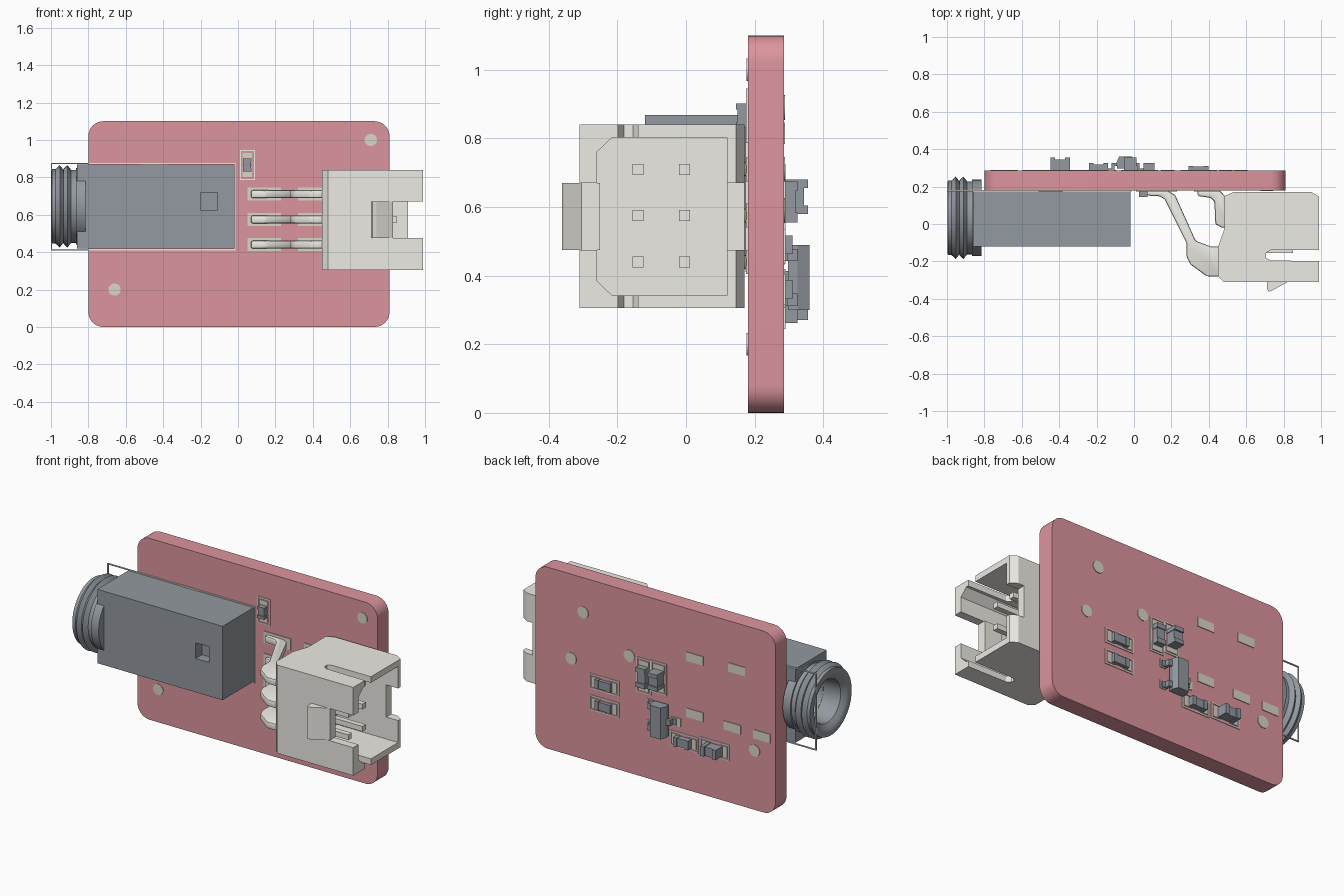
import bpy, bmesh
from math import sin, cos, pi

if "Cube" in bpy.data.objects:
    bpy.data.objects.remove(bpy.data.objects["Cube"])


def material(name, rgb):
    m = bpy.data.materials.new(name)
    m.diffuse_color = (*rgb, 1)
    m.use_nodes = True
    m.node_tree.nodes["Principled BSDF"].inputs["Base Color"].default_value = m.diffuse_color
    return m


RED = material("board_red", (0.72, 0.30, 0.34))
DARK = material("dark_plastic", (0.29, 0.32, 0.35))
LIGHT = material("light_plastic", (0.85, 0.83, 0.78))
PAD = material("pad_metal", (0.70, 0.67, 0.57))


def finish(name, bm, mat, smooth=False):
    bmesh.ops.recalc_face_normals(bm, faces=bm.faces)
    me = bpy.data.meshes.new(name)
    bm.to_mesh(me)
    bm.free()
    me.materials.append(mat)
    ob = bpy.data.objects.new(name, me)
    bpy.context.collection.objects.link(ob)
    if smooth:
        activate(ob)
        bpy.ops.object.shade_smooth_by_angle()
    return ob


def activate(ob):
    bpy.ops.object.select_all(action='DESELECT')
    ob.select_set(True)
    bpy.context.view_layer.objects.active = ob


def boxes(name, items, mat):
    """One mesh of boxes, each (x0, x1, y0, y1, z0, z1)."""
    bm = bmesh.new()
    for x0, x1, y0, y1, z0, z1 in items:
        vs = bmesh.ops.create_cube(bm, size=1)["verts"]
        for v in vs:
            v.co = (x0 if v.co.x < 0 else x1, y0 if v.co.y < 0 else y1,
                    z0 if v.co.z < 0 else z1)
    return finish(name, bm, mat)


def prism(name, pts, a, b, axis, mat, smooth=False):
    """Extrude a 2D outline from a to b along an axis."""
    place = {'x': lambda p, t: (t, p[0], p[1]), 'y': lambda p, t: (p[0], t, p[1]),
             'z': lambda p, t: (p[0], p[1], t)}[axis]
    bm = bmesh.new()
    lo = [bm.verts.new(place(p, a)) for p in pts]
    hi = [bm.verts.new(place(p, b)) for p in pts]
    bm.faces.new(lo)
    bm.faces.new(hi)
    n = len(pts)
    for i in range(n):
        bm.faces.new((lo[i], lo[(i + 1) % n], hi[(i + 1) % n], hi[i]))
    return finish(name, bm, mat, smooth)


def circle(cx, cy, r, n=24):
    return [(cx + r * cos(2 * pi * i / n), cy + r * sin(2 * pi * i / n)) for i in range(n)]


def lathe_x(name, prof, cy, cz, mat, n=40):
    """Revolve a closed (x, r) profile about an x-axis line."""
    bm = bmesh.new()
    rings = [[bm.verts.new((x, cy + r * cos(2 * pi * i / n), cz + r * sin(2 * pi * i / n)))
              for x, r in prof] for i in range(n)]
    m = len(prof)
    for i in range(n):
        p, q = rings[i], rings[(i + 1) % n]
        for j in range(m):
            bm.faces.new((p[j], p[(j + 1) % m], q[(j + 1) % m], q[j]))
    return finish(name, bm, mat, True)


def modify(ob, kind, **settings):
    activate(ob)
    mod = ob.modifiers.new(kind.lower(), kind)
    for k, v in settings.items():
        setattr(mod, k, v)
    bpy.ops.object.modifier_apply(modifier=mod.name)


def cut(ob, *cutters):
    for c in cutters:
        modify(ob, 'BOOLEAN', operation='DIFFERENCE', object=c, solver='EXACT')
        bpy.data.objects.remove(c)


def frame(x0, x1, z0, z1, y0, y1, t=0.006):
    """Four thin bars of a printed outline."""
    return [(x0, x1, y0, y1, z0, z0 + t), (x0, x1, y0, y1, z1 - t, z1),
            (x0, x0 + t, y0, y1, z0, z1), (x1 - t, x1, y0, y1, z0, z1)]


# Circuit board with rounded corners
F, B = 0.18, 0.285
outline, r = [], 0.08
for cx, cz, start in ((0.73, 1.02, 0), (-0.72, 1.02, 1), (-0.72, 0.08, 2), (0.73, 0.08, 3)):
    for i in range(9):
        a = (start + i / 8) * pi / 2
        outline.append((cx + r * cos(a), cz + r * sin(a)))
prism("circuit_board", outline, F, B, 'y', RED, True)

# Round marks on both faces
for x, z in ((0.71, 1.0), (-0.66, 0.2)):
    prism("front_round_mark", circle(x, z, 0.033), F - 0.004, F + 0.01, 'y', PAD)
for x, z in ((0.49, 0.89), (0.57, 0.59), (0.18, 0.71), (-0.66, 0.36)):
    prism("back_round_mark", circle(x, z, 0.036), B - 0.01, B + 0.004, 'y', PAD)

# Solder pads
rows = (0.44, 0.575, 0.71)
front = [(x0, x1, F - 0.005, F + 0.01, z - 0.035, z + 0.035)
         for z in rows for x0, x1 in ((0.05, 0.23), (0.32, 0.46))]
front.append((-0.51, -0.38, F - 0.005, F + 0.01, 0.80, 0.877))
boxes("front_solder_pads", front, PAD)
boxes("back_solder_pads", [(x - 0.057, x + 0.057, B - 0.01, B + 0.004, z - 0.027, z + 0.027)
      for x, z in ((-0.26, 0.81), (-0.54, 0.82), (-0.26, 0.47), (-0.51, 0.46), (-0.71, 0.46))], PAD)

# Audio jack: body, bore, pocket, threaded collar, flange
CY, CZ = 0.033, 0.645
body = boxes("jack_body", [(-0.86, -0.02, -0.12, F, 0.42, 0.868)], DARK)
cut(body, prism("bore_cutter", circle(CY, CZ, 0.12, 40), -0.95, -0.3, 'x', DARK),
    boxes("pocket_cutter", [(-0.2, -0.11, -0.2, -0.06, 0.625, 0.72)], DARK))
prof = [(-0.85, 0.12), (-0.97, 0.13), (-0.99, 0.155), (-0.998, 0.175), (-0.995, 0.2)]
for x in (-0.953, -0.912):
    prof += [(x - 0.022, 0.2), (x, 0.22), (x + 0.02, 0.195)]
prof += [(-0.85, 0.195)]
lathe_x("jack_threaded_collar", prof, CY, CZ, DARK)
lathe_x("jack_flange", [(-0.866, 0.125), (-0.866, 0.205), (-0.815, 0.205), (-0.815, 0.125)],
        CY, CZ, DARK)
boxes("jack_printed_outline", frame(-1.0, -0.013, 0.41, 0.876, F - 0.006, F + 0.002), LIGHT)

# Plug header housing, open toward +x
housing = prism("header_housing", [(0.48, -0.31), (0.99, -0.31), (0.99, 0.145), (0.95, 0.17),
                                   (0.53, 0.17), (0.485, 0.15), (0.485, -0.02), (0.45, -0.12),
                                   (0.45, -0.28)], 0.305, 0.84, 'z', LIGHT)
cavity = [(-0.26, 0.385), (-0.215, 0.342), (0.12, 0.342), (0.12, 0.803), (-0.215, 0.803),
          (-0.26, 0.76)]
cut(housing,
    prism("cavity_cutter", cavity, 0.58, 1.1, 'x', LIGHT),
    boxes("latch_slot_cutter", [(0.80, 1.1, -0.4, -0.2, 0.475, 0.67)], LIGHT),
    boxes("rear_notch_cutter", [(0.91, 1.1, 0.05, 0.3, 0.475, 0.67)], LIGHT),
    prism("side_slot_cutter", [(1.1, -0.2), (0.73, -0.195), (0.705, -0.18), (0.705, -0.155),
                               (0.73, -0.14), (1.1, -0.14)], 0.2, 0.95, 'z', LIGHT))
prism("header_latch", [(0.71, -0.25), (0.71, -0.345), (0.72, -0.362), (0.74, -0.355),
                       (0.83, -0.305), (0.83, -0.25)], 0.475, 0.67, 'z', LIGHT)

# Header pins and bent leads
for z in rows:
    boxes("header_pins", [(0.5, 0.85, y - 0.016, y + 0.016, z - 0.016, z + 0.016)
                          for y in (-0.14, -0.005)], LIGHT)
    for name, pts in (
        ("long_lead", [(0.07, 0.18), (0.18, 0.178), (0.22, 0.155), (0.33, -0.09), (0.41, -0.12),
                       (0.47, -0.12), (0.47, -0.28), (0.39, -0.28), (0.30, -0.215),
                       (0.28, -0.17), (0.28, -0.10), (0.165, 0.13), (0.14, 0.148),
                       (0.07, 0.152)]),
        ("short_lead", [(0.34, 0.18), (0.46, 0.178), (0.485, 0.15), (0.51, -0.02), (0.47, -0.02),
                        (0.435, 0.0), (0.43, 0.12), (0.41, 0.14), (0.34, 0.15)])):
        lead = prism(name, pts, z - 0.021, z + 0.021, 'z', LIGHT)
        modify(lead, 'BEVEL', width=0.009, segments=2)
        activate(lead)
        bpy.ops.object.shade_smooth_by_angle()


def chip(name, x, z, w, h, top, face=B, d=1):
    """Two-terminal part on pads with a printed outline; long axis by w or h."""
    ys = lambda a: tuple(sorted((face, face + d * a)))
    y0, y1 = ys(top)
    p0, p1 = ys(0.005)
    wide = w > h
    cap = 0.24 * max(w, h)
    caps, pads = [], []
    for s in (-1, 1):
        if wide:
            c, g = x + s * (w - cap) / 2, x + s * w * 0.55
            caps.append((c - cap / 2, c + cap / 2, y0, y1, z - h / 2, z + h / 2))
            pads.append((g - 0.025, g + 0.025, p0, p1, z - h * 0.55, z + h * 0.55))
        else:
            c, g = z + s * (h - cap) / 2, z + s * h * 0.55
            caps.append((x - w / 2, x + w / 2, y0, y1, c - cap / 2, c + cap / 2))
            pads.append((x - w * 0.55, x + w * 0.55, p0, p1, g - 0.025, g + 0.025))
    m0, m1 = ys(top * 0.85)
    mid = (x - w * .45, x + w * .45, m0, m1, z - h * .45, z + h * .45)
    boxes(name, caps + [mid], DARK)
    boxes(name + "_pads", pads, PAD)
    ex, ez = (0.045, 0.018) if wide else (0.018, 0.045)
    boxes(name + "_outline", frame(x - w / 2 - ex, x + w / 2 + ex, z - h / 2 - ez,
                                   z + h / 2 + ez, p0, p1), LIGHT)


# Small surface-mounted parts
chip("front_lamp", 0.05, 0.866, 0.045, 0.07, 0.035, F, -1)
chip("upper_resistor", 0.345, 0.49, 0.105, 0.055, 0.025)
chip("lower_resistor", 0.345, 0.36, 0.105, 0.055, 0.025)
chip("tall_capacitor", 0.08, 0.615, 0.06, 0.12, 0.04)
chip("small_capacitor", -0.02, 0.63, 0.065, 0.10, 0.07)
chip("side_resistor", -0.19, 0.29, 0.10, 0.055, 0.04)
chip("side_capacitor", -0.395, 0.30, 0.105, 0.06, 0.07)

# Three-legged transistor with sloped sides
prism("transistor_body", [(-0.09, B + 0.012), (-0.095, B + 0.04), (-0.08, 0.36), (-0.01, 0.36),
                          (0.005, B + 0.04), (0.0, B + 0.012)], 0.30, 0.49, 'z', DARK)
legs = []
for s, z in ((1, 0.33), (1, 0.46), (-1, 0.395)):
    for a, b, y0, y1 in ((0.04, 0.07, B + 0.025, B + 0.04), (0.06, 0.075, B, B + 0.04),
                         (0.06, 0.095, B, B + 0.012)):
        x0, x1 = sorted((-0.045 + s * a, -0.045 + s * b))
        legs.append((x0, x1, y0, y1, z - 0.018, z + 0.018))
boxes("transistor_legs", legs, DARK)
boxes("transistor_pads", [(-0.165, -0.105, B, B + 0.005, 0.37, 0.42),
                          (0.02, 0.06, B, B + 0.005, 0.305, 0.355),
                          (0.02, 0.06, B, B + 0.005, 0.435, 0.485)], PAD)
